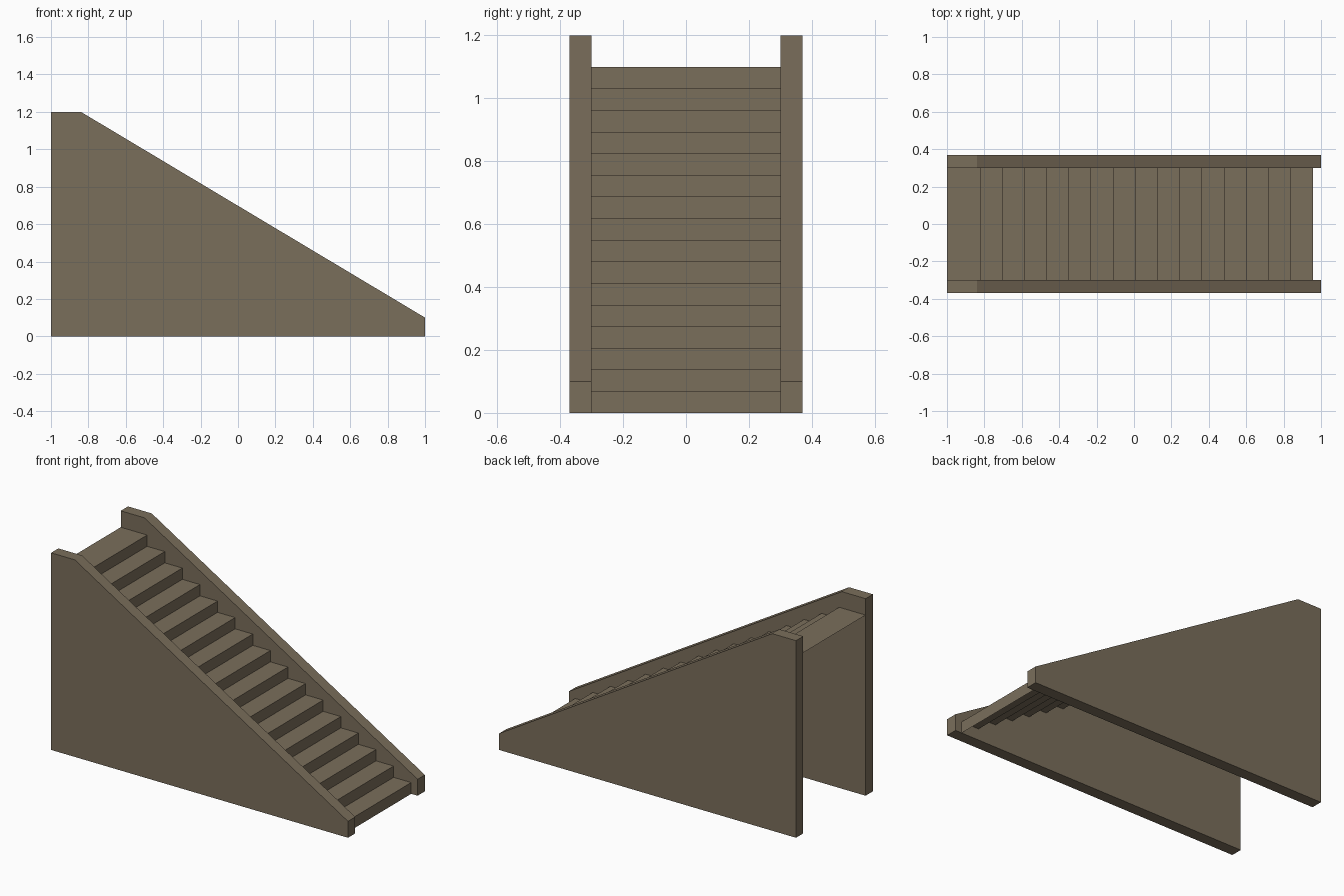
import bpy

if "Cube" in bpy.data.objects:
    bpy.data.objects.remove(bpy.data.objects["Cube"])

mat = bpy.data.materials.new("weathered brown")
mat.diffuse_color = (0.195, 0.156, 0.105, 1.0)
mat.use_nodes = True
mat.node_tree.nodes["Principled BSDF"].inputs["Base Color"].default_value = mat.diffuse_color


def make_object(name, verts, faces):
    mesh = bpy.data.meshes.new(name)
    mesh.from_pydata(verts, [], faces)
    mesh.materials.append(mat)
    mesh.update()
    obj = bpy.data.objects.new(name, mesh)
    bpy.context.collection.objects.link(obj)
    return obj


# Side walls: sloped profile extruded across y
PROFILE = [(-1, 0), (1, 0), (1, 0.10), (-0.84, 1.20), (-1, 1.20)]


def side_wall(name, y0, y1):
    n = len(PROFILE)
    verts = [(x, y, z) for y in (y0, y1) for x, z in PROFILE]
    faces = [tuple(range(n)), tuple(reversed(range(n, 2 * n)))]
    faces += [(i, i + n, (i + 1) % n + n, (i + 1) % n) for i in range(n)]
    make_object(name, verts, faces)


side_wall("front_side_wall", -0.37, -0.30)
side_wall("back_side_wall", 0.30, 0.37)

# Steps: a thin folded sheet between the walls, open underneath
STEPS, TOP, X_FIRST, X_LAST = 16, 1.10, 0.957, -0.822
rise = TOP / STEPS
run = (X_FIRST - X_LAST) / (STEPS - 1)
path = []
for i in range(STEPS):
    x = X_FIRST - i * run
    path += [(x, i * rise), (x, (i + 1) * rise)]
path.append((-1, TOP))

verts = [(x, y, z) for x, z in path for y in (-0.30, 0.30)]
faces = [(2 * i, 2 * i + 1, 2 * i + 3, 2 * i + 2) for i in range(len(path) - 1)]
make_object("steps", verts, faces)
